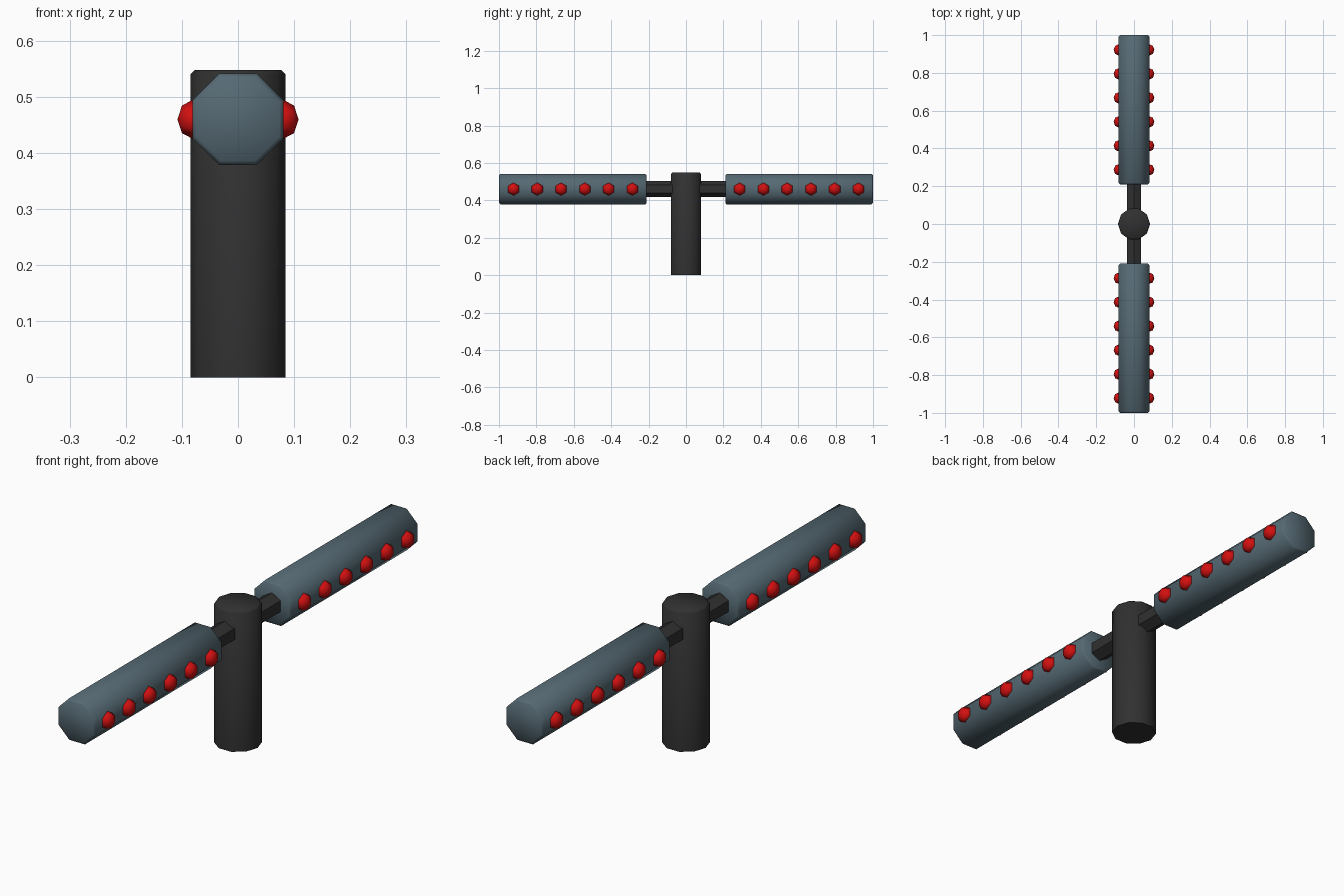
import bpy, bmesh, math
from mathutils import Matrix

if "Cube" in bpy.data.objects:
    bpy.data.objects.remove(bpy.data.objects["Cube"])


def material(name, rgb):
    m = bpy.data.materials.new(name)
    m.diffuse_color = (*rgb, 1)
    m.use_nodes = True
    m.node_tree.nodes["Principled BSDF"].inputs["Base Color"].default_value = m.diffuse_color
    return m


DARK = material("dark_grey", (0.03, 0.03, 0.03))
BLUE = material("slate_blue", (0.09, 0.14, 0.17))
RED = material("red", (0.65, 0.005, 0.005))
ARM_Z = 0.46


def finish(name, bm, mat, angle):
    bmesh.ops.recalc_face_normals(bm, faces=bm.faces)
    me = bpy.data.meshes.new(name)
    bm.to_mesh(me)
    bm.free()
    ob = bpy.data.objects.new(name, me)
    bpy.context.collection.objects.link(ob)
    me.materials.append(mat)
    bpy.ops.object.select_all(action='DESELECT')
    ob.select_set(True)
    bpy.context.view_layer.objects.active = ob
    bpy.ops.object.shade_smooth_by_angle(angle=math.radians(angle))
    return ob


def prism(name, sides, start, profile, mat, matrix=Matrix()):
    """Lofts regular polygons through (radius, height) pairs and caps both ends."""
    bm = bmesh.new()
    rings = []
    for r, h in profile:
        angles = [math.radians(start) + math.tau * i / sides for i in range(sides)]
        rings.append([bm.verts.new((r * math.cos(a), r * math.sin(a), h)) for a in angles])
    for lo, hi in zip(rings, rings[1:]):
        for i in range(sides):
            j = (i + 1) % sides
            bm.faces.new((lo[i], lo[j], hi[j], hi[i]))
    bm.faces.new(rings[0][::-1])
    bm.faces.new(rings[-1])
    bm.transform(matrix)
    return finish(name, bm, mat, 50)


# Upright post with a chamfered top
prism("post", 10, 0, [(0.085, 0), (0.085, 0.54), (0.077, 0.548)], DARK)

for side, label in ((-1, "front"), (1, "back")):
    # Turn the z axis of each prism along the arm direction
    along = Matrix.Translation((0, 0, ARM_Z)) @ Matrix.Rotation(-side * math.pi / 2, 4, 'X')
    # Hexagonal connecting rod
    prism(label + "_rod", 6, 90, [(0.043, 0.03), (0.043, 0.23)], DARK, along)
    # Octagonal bar with chamfered ends
    prism(label + "_bar", 8, 22.5,
          [(0.080, 0.21), (0.088, 0.218), (0.088, 0.992), (0.080, 1.0)], BLUE, along)
    # Row of faceted studs on both sides of the bar
    bm = bmesh.new()
    for i in range(6):
        for x in (-0.08, 0.08):
            place = (Matrix.Translation((x, side * (0.287 + 0.127 * i), ARM_Z))
                     @ Matrix.Diagonal((0.028, 0.035, 0.035, 1))
                     @ Matrix.Rotation(math.pi / 2, 4, 'Y')
                     @ Matrix.Rotation(math.pi / 2, 4, 'Z'))
            bmesh.ops.create_uvsphere(bm, u_segments=6, v_segments=4, radius=1, matrix=place)
    finish(label + "_studs", bm, RED, 65)
